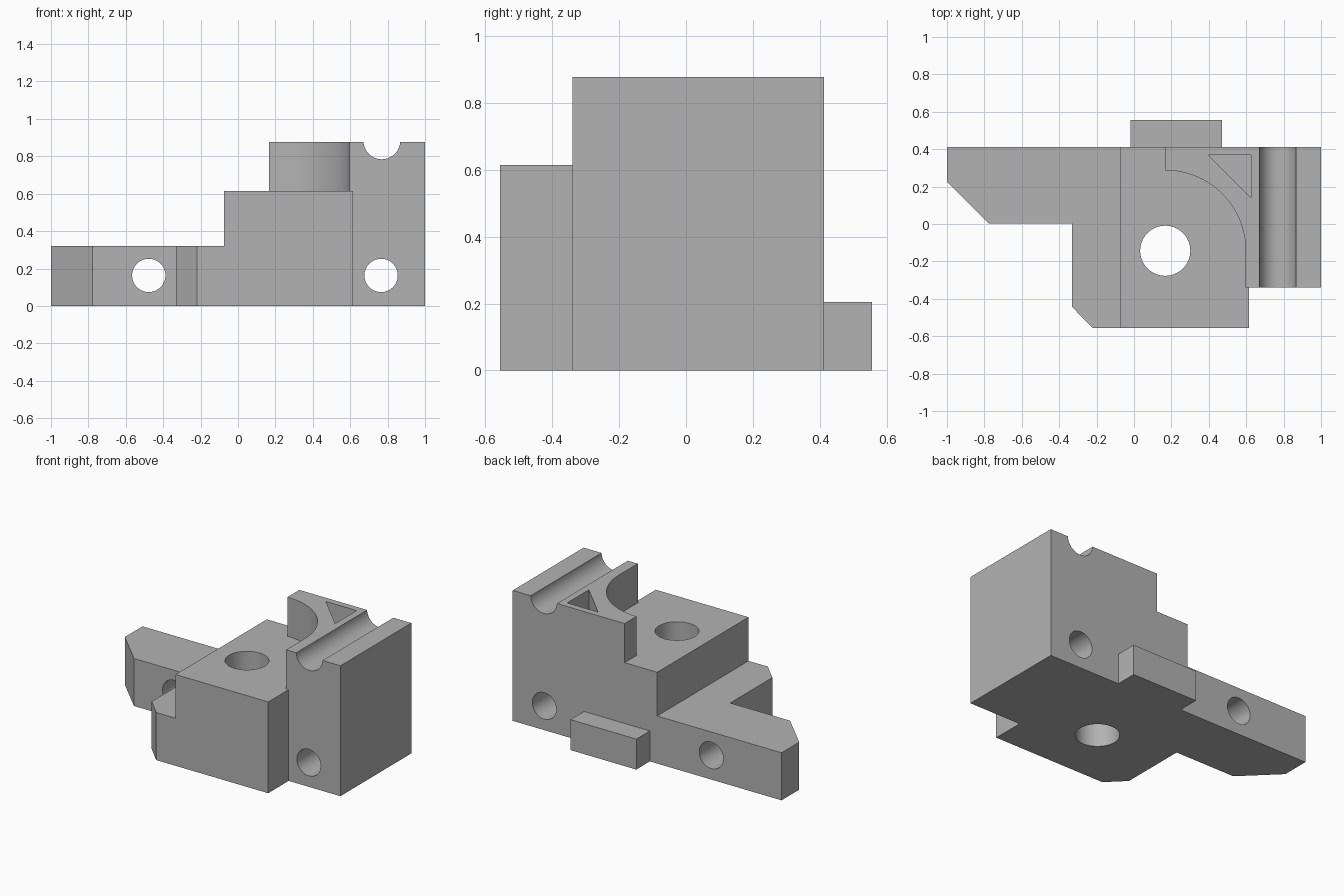
import bpy, bmesh
from math import sin, cos, pi, radians
from mathutils import Vector

cube = bpy.data.objects.get("Cube")
if cube:
    bpy.data.objects.remove(cube, do_unlink=True)

grey = bpy.data.materials.new("plain grey")
grey.use_nodes = True
grey.diffuse_color = (0.45, 0.45, 0.45, 1)
grey.node_tree.nodes["Principled BSDF"].inputs["Base Color"].default_value = grey.diffuse_color


def arc(cx, cy, r, start, end, steps):
    angles = [start + (end - start) * i / steps for i in range(steps + 1)]
    return [(cx + r * cos(a), cy + r * sin(a)) for a in angles]


def prism(name, outline, low, high, axis="Z"):
    """Extrude an outline along z, or an x-z outline along y."""
    def place(p, d):
        return (p[0], p[1], d) if axis == "Z" else (p[0], d, p[1])
    bm = bmesh.new()
    face = bm.faces.new([bm.verts.new(place(p, low)) for p in outline])
    top = bmesh.ops.extrude_face_region(bm, geom=[face])["geom"]
    shift = Vector(place((0, 0), high - low))
    bmesh.ops.translate(bm, vec=shift, verts=[v for v in top if isinstance(v, bmesh.types.BMVert)])
    bmesh.ops.recalc_face_normals(bm, faces=bm.faces)
    mesh = bpy.data.meshes.new(name)
    bm.to_mesh(mesh)
    bm.free()
    mesh.materials.append(grey)
    obj = bpy.data.objects.new(name, mesh)
    bpy.context.collection.objects.link(obj)
    return obj


def box(name, x0, x1, y0, y1, high):
    return prism(name, [(x0, y0), (x1, y0), (x1, y1), (x0, y1)], 0, high)


def round_bar(name, cx, cy, r, low, high, axis):
    return prism(name, arc(cx, cy, r, 0, 2 * pi, 64)[:-1], low, high, axis)


def combine(target, tool, operation):
    tool.hide_render = True
    mod = target.modifiers.new(tool.name, "BOOLEAN")
    mod.operation, mod.solver, mod.object = operation, "EXACT", tool
    bpy.context.view_layer.objects.active = target
    bpy.ops.object.modifier_apply(modifier=mod.name)
    bpy.data.objects.remove(tool, do_unlink=True)


FRONT, STEP, BACK = -0.557, -0.34, 0.413
HOLE_X, HOLE_Y = 0.167, -0.143

# Low base with side arm and clipped corners
bracket = prism("mounting_bracket", [
    (-1, BACK), (-1, 0.225), (-0.777, 0.004), (-0.332, 0.004), (-0.332, -0.443),
    (-0.219, FRONT), (0.615, FRONT), (0.615, STEP), (1, STEP), (1, BACK)], 0, 0.32)

# Middle block, tall block with concave wall, and rear tab
middle = prism("middle_block", [
    (-0.075, FRONT), (0.615, FRONT), (0.615, STEP), (1, STEP), (1, BACK), (-0.075, BACK)], 0, 0.614)
wall = arc(HOLE_X, HOLE_Y, 0.43, 0, pi / 2, 32)
tall = prism("tall_block", [(1, BACK), (1, STEP), (0.597, STEP)] + wall + [(HOLE_X, BACK)], 0.45, 0.877)
tab = box("rear_tab", -0.02, 0.47, 0.3, 0.557, 0.205)
for part in (middle, tall, tab):
    combine(bracket, part, "UNION")

# Bolt holes, cable groove and triangular pocket
cutters = [
    round_bar("vertical_hole", HOLE_X, HOLE_Y, 0.134, -0.1, 1, "Z"),
    round_bar("arm_hole", -0.477, 0.163, 0.089, -1, 1, "Y"),
    round_bar("block_hole", 0.765, 0.163, 0.089, -1, 1, "Y"),
    round_bar("top_groove", 0.769, 0.882, 0.098, -1, 1, "Y"),
    prism("triangle_pocket", [(0.395, 0.37), (0.625, 0.37), (0.625, 0.14)], 0.614, 1)]
for cutter in cutters:
    combine(bracket, cutter, "DIFFERENCE")

# Merge coplanar faces, then smooth only the round walls
bm = bmesh.new()
bm.from_mesh(bracket.data)
bmesh.ops.remove_doubles(bm, verts=bm.verts, dist=0.0001)
bmesh.ops.dissolve_limit(bm, angle_limit=radians(0.5), verts=bm.verts, edges=bm.edges)
bm.to_mesh(bracket.data)
bm.free()
bpy.ops.object.select_all(action="DESELECT")
bracket.select_set(True)
bpy.context.view_layer.objects.active = bracket
bpy.ops.object.shade_smooth_by_angle(angle=radians(30))
